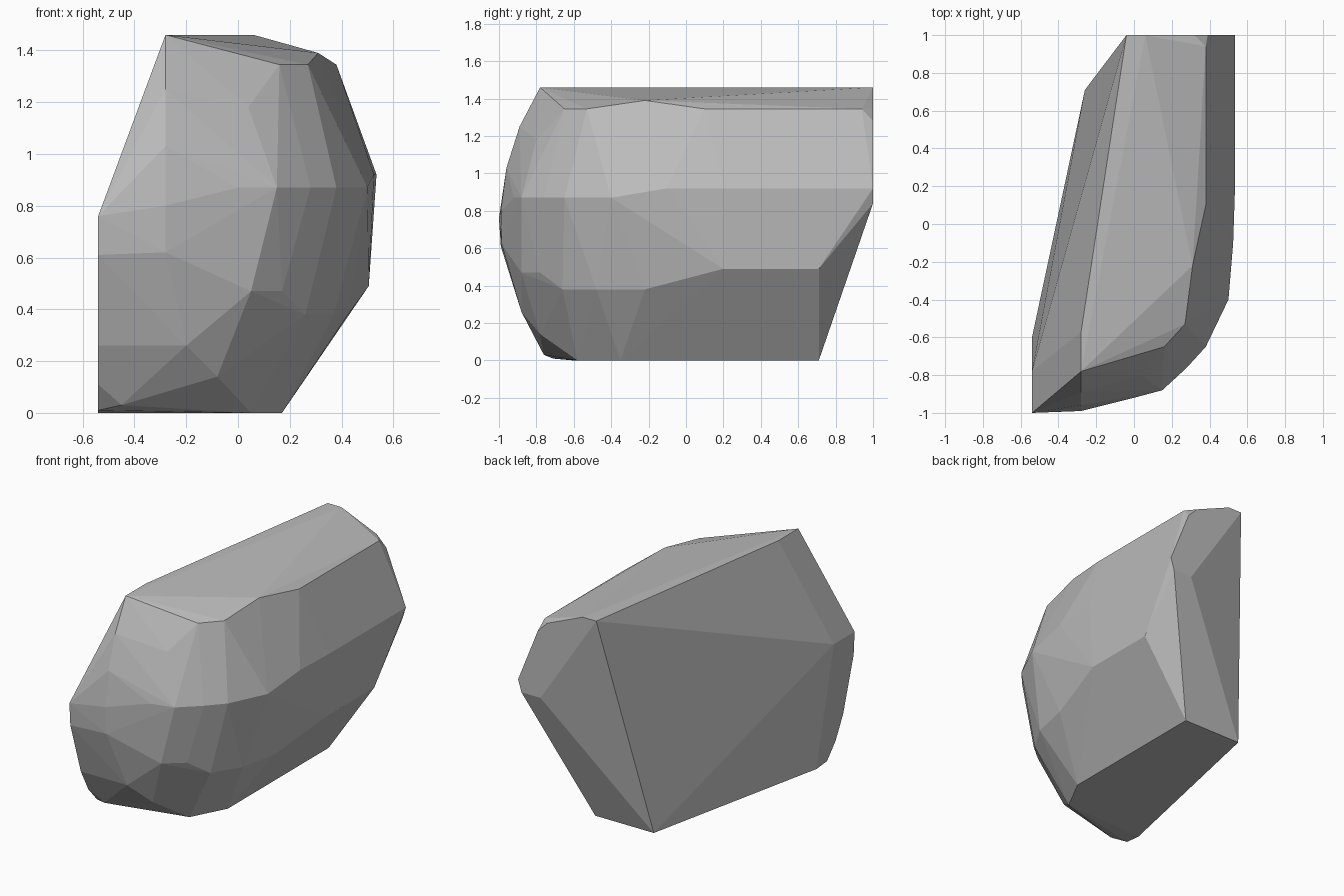
import bpy
import bmesh
import math

default_cube = bpy.data.objects.get("Cube")
if default_cube:
    bpy.data.objects.remove(default_cube, do_unlink=True)


def make_material(name, value):
    """One plain grey, shown in both the viewport and the render."""
    material = bpy.data.materials.new(name)
    material.use_nodes = True
    colour = (value, value, value, 1.0)
    material.diffuse_color = colour
    shader = material.node_tree.nodes["Principled BSDF"]
    shader.inputs["Base Color"].default_value = colour
    return material


def level_path(height, corners):
    """Outline corners that share one height."""
    return [(x, y, height) for x, y in corners]


def side_path(x, corners):
    """Side profile corners that share one x position."""
    return [(x, y, z) for y, z in corners]


def end_path(y, corners):
    """Cross-section corners that share one y position."""
    return [(x, y, z) for x, z in corners]


def build_faceted_stone(name, paths, material):
    """Wrap the outline paths in one convex, flat-shaded skin."""
    mesh = bpy.data.meshes.new(name)
    bm = bmesh.new()
    for path in paths:
        for corner in path:
            bm.verts.new(corner)
    hull = bmesh.ops.convex_hull(bm, input=bm.verts[:])
    unused = {item for key in ("geom_interior", "geom_unused")
              for item in hull[key] if isinstance(item, bmesh.types.BMVert)}
    bmesh.ops.delete(bm, geom=list(unused), context='VERTS')
    bmesh.ops.dissolve_limit(bm, angle_limit=math.radians(1.0),
                             verts=bm.verts[:], edges=bm.edges[:])
    bmesh.ops.recalc_face_normals(bm, faces=bm.faces[:])
    for face in bm.faces:
        face.smooth = False
    bm.to_mesh(mesh)
    bm.free()
    mesh.materials.append(material)
    stone = bpy.data.objects.new(name, mesh)
    bpy.context.scene.collection.objects.link(stone)
    return stone


# Flat top ridge and the shoulder below it
ridge = level_path(1.46, [(-.28, -.78), (-.28, -.57), (-.04, 1), (.06, 1)])
shoulder = level_path(1.345, [(.16, -.65), (.27, -.53), (.38, .1), (.38, .94)])
shoulder_peak = [(.31, -.22, 1.39)]

# Widest outline, wrapping from the nose to the back
waist_front = level_path(.87, [(0, -.92), (.15, -.88), (.28, -.76),
                               (.38, -.65), (.5, -.4)])
waist_side = level_path(.92, [(.525, -.1), (.535, .2), (.535, 1)])

# Lower belt, where the sides turn under
belt_front = level_path(.47, [(.05, -.88), (.17, -.78)])
belt_turn = level_path(.38, [(.26, -.66), (.37, -.48), (.425, -.22)])
belt_side = level_path(.49, [(.505, .2), (.505, .71)])

# Rounded nose and the cut left edge
left_edge = side_path(-.54, [(-.78, .76), (-1, .76), (-.99, .61), (-.88, .26),
                             (-.8, .11), (-.71, .01), (-.6, 0)])
nose = side_path(-.28, [(-.89, 1.25), (-.96, 1.03), (-.99, .8), (-.985, .62)])
brow = [(.04, -.8, 1.18)]
chin = [(-.2, -.88, .26), (-.08, -.78, .14), (-.45, -.76, .03)]

# Underside outline
base = level_path(0, [(-.26, .71), (.17, .71), (.17, -.35), (.05, -.58)])

# Slanted back end
back = end_path(1, [(.37, .84), (.51, .84), (.39, 1.28), (.32, 1.35)])
back_corner = [(.26, .71, .14)]

stone_grey = make_material("stone grey", .5)
build_faceted_stone(
    "faceted_stone",
    [ridge, shoulder, shoulder_peak, waist_front, waist_side,
     belt_front, belt_turn, belt_side, left_edge, nose, brow, chin,
     base, back, back_corner],
    stone_grey)
